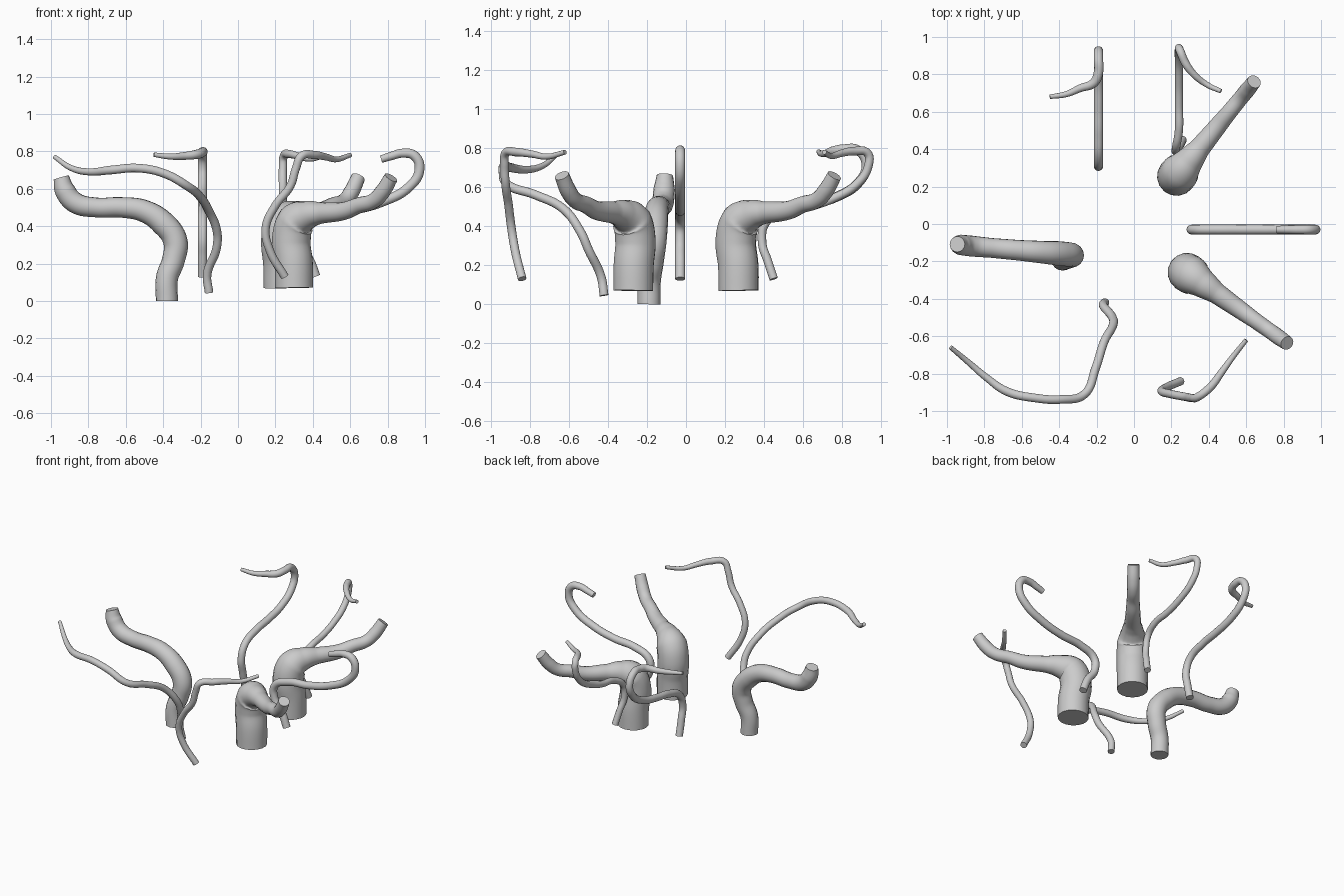
import bpy, math


def tube(name, pts):
    """Smooth tapered tube through points (x, y, z, radius)."""
    cu = bpy.data.curves.new(name, 'CURVE')
    cu.dimensions = '3D'
    cu.bevel_depth = 1.0
    cu.bevel_resolution = 6
    cu.resolution_u = 8
    cu.use_fill_caps = True
    sp = cu.splines.new('BEZIER')
    sp.bezier_points.add(len(pts) - 1)
    for bp, (x, y, z, r) in zip(sp.bezier_points, pts):
        bp.co = (x, y, z)
        bp.radius = r
        bp.handle_left_type = bp.handle_right_type = 'AUTO'
    ob = bpy.data.objects.new(name, cu)
    bpy.context.collection.objects.link(ob)
    bpy.ops.object.select_all(action='DESELECT')
    ob.select_set(True)
    bpy.context.view_layer.objects.active = ob
    bpy.ops.object.convert(target='MESH')
    bpy.ops.object.shade_smooth_by_angle(angle=math.radians(40))


def thin(name, pts, r=0.025, tip=0.012, taper=3):
    """Tube of even thickness that narrows over its last few points."""
    n = len(pts)
    tube(name, [(*p, r + (tip - r) * max(0, i - (n - 1 - taper)) / taper)
                for i, p in enumerate(pts)])


# Two heavy trunks with a branch sweeping outward: (distance, z, radius)
trunk = [(0, .07, .103), (-.003, .2, .104), (-.018, .33, .105), (.015, .425, .103),
         (.09, .46, .076), (.18, .47, .056), (.33, .482, .048), (.42, .51, .043),
         (.52, .535, .041), (.58, .585, .042), (.635, .66, .038)]
for name, bx, by, ang in (("back_trunk", .24, .27, math.atan2(.5, .41)),
                          ("front_trunk", .30, -.27, math.atan2(-.375, .53))):
    c, s = math.cos(ang), math.sin(ang)
    tube(name, [(bx + d * c, by + d * s, z, r) for d, z, r in trunk])

# Left medium trunk
tube("left_trunk", [
    (-.38, -.19, 0, .059), (-.38, -.188, .12, .059), (-.345, -.175, .22, .061),
    (-.335, -.165, .32, .065), (-.40, -.158, .415, .066), (-.50, -.15, .48, .06),
    (-.62, -.14, .5, .055), (-.76, -.128, .5, .053), (-.87, -.118, .525, .056),
    (-.925, -.112, .59, .055), (-.945, -.108, .66, .042)])

# Right hooked tendril, curling back in its own plane
thin("right_tendril", [(x, -.03, z) for x, z in (
    (.415, .13), (.38, .22), (.315, .32), (.32, .41), (.43, .465), (.6, .485),
    (.77, .53), (.915, .61), (.97, .70), (.945, .775), (.88, .79), (.82, .775),
    (.765, .758))], r=.026, tip=.02)

# Back left hooked tendril, tip turned sideways
thin("back_left_tendril", [(-.19, y, z) for y, z in (
    (.35, .13), (.325, .24), (.31, .34), (.35, .43), (.48, .485), (.62, .51),
    (.77, .55), (.89, .63), (.925, .72), (.88, .79), (.81, .795))] + [
    (-.215, .755, .785), (-.29, .725, .775), (-.36, .695, .772), (-.45, .68, .782)])

# Back right tendril
thin("back_right_tendril", [
    (.26, .45, .13), (.245, .42, .22), (.225, .39, .32), (.225, .41, .42),
    (.24, .5, .475), (.24, .63, .5), (.24, .76, .545), (.24, .88, .62),
    (.24, .935, .71), (.245, .93, .775), (.275, .86, .785), (.32, .80, .775),
    (.39, .745, .76), (.465, .71, .78)], r=.022)

# Front right tendril
thin("front_right_tendril", [
    (.25, -.84, .13), (.17, -.875, .27), (.148, -.895, .39), (.2, -.91, .51),
    (.28, -.925, .615), (.31, -.93, .71), (.34, -.925, .775), (.41, -.87, .78),
    (.47, -.79, .77), (.525, -.715, .757), (.6, -.62, .78)], r=.022)

# Front left tendril, long sweep outward
thin("front_left_tendril", [
    (-.155, -.42, .045), (-.165, -.435, .14), (-.115, -.5, .28), (-.112, -.54, .37),
    (-.16, -.63, .49), (-.205, -.77, .56), (-.265, -.91, .61), (-.39, -.938, .68),
    (-.53, -.93, .71), (-.68, -.895, .7), (-.79, -.82, .69), (-.89, -.735, .71),
    (-.98, -.66, .77)], r=.023)
